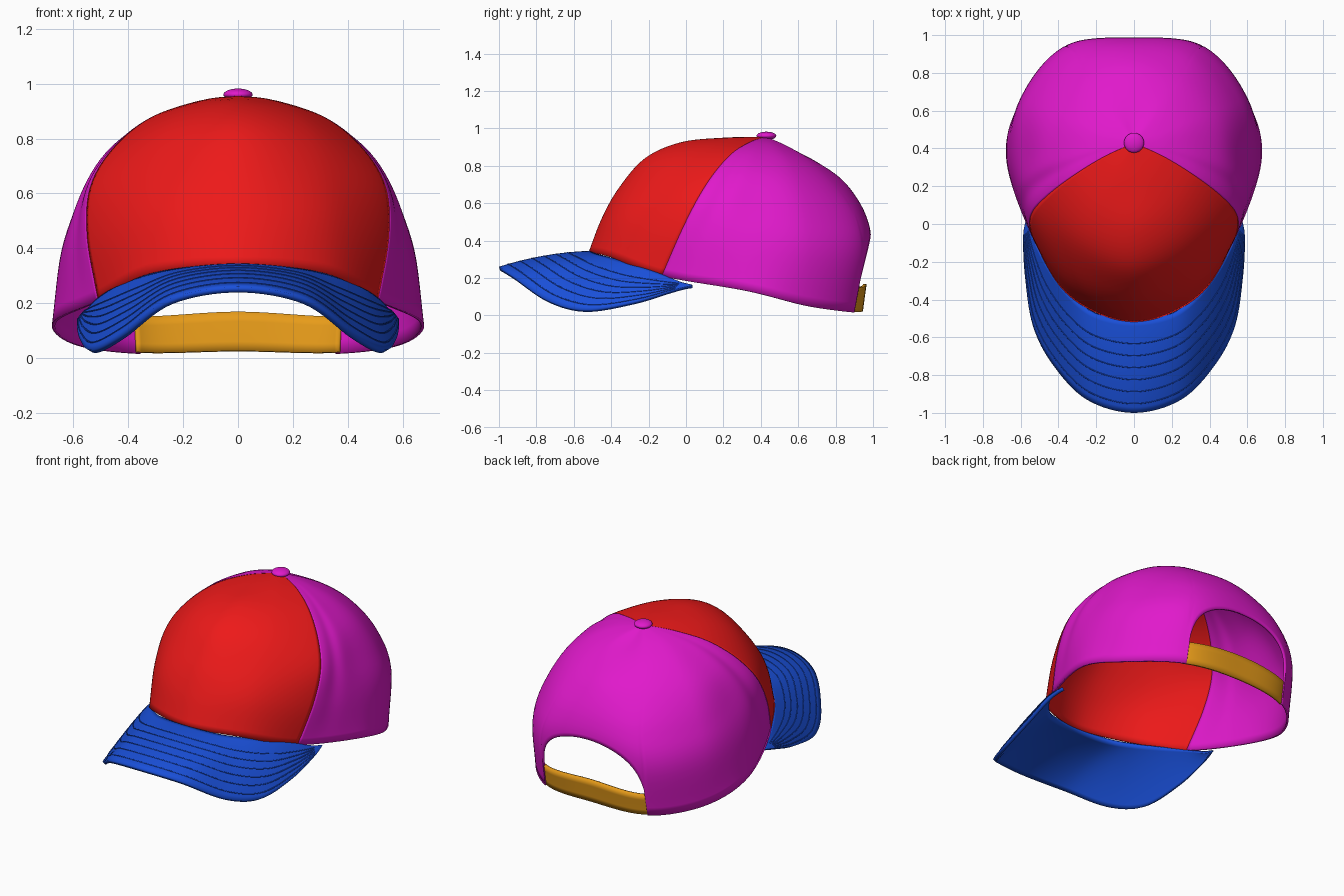
import bpy, bmesh, math
from mathutils import Vector

if "Cube" in bpy.data.objects:
    bpy.data.objects.remove(bpy.data.objects["Cube"])


def material(name, rgb):
    m = bpy.data.materials.new(name)
    m.diffuse_color = (*rgb, 1)
    m.use_nodes = True
    m.node_tree.nodes["Principled BSDF"].inputs["Base Color"].default_value = m.diffuse_color
    return m


RED = material("red", (0.85, 0.01, 0.01))
PURPLE = material("magenta", (0.75, 0.01, 0.6))
BLUE = material("blue", (0.01, 0.08, 0.7))
ORANGE = material("orange", (0.8, 0.33, 0.01))


def spline(pts, s, closed=False):
    """Catmull-Rom point at parameter s (one unit per key point)."""
    n = len(pts)
    i = math.floor(s) if closed else max(0, min(n - 2, math.floor(s)))
    f = s - i

    def key(k):
        if closed:
            return pts[k % n]
        if k < 0:
            return pts[0] * 2 - pts[1]
        if k >= n:
            return pts[-1] * 2 - pts[-2]
        return pts[k]
    a, b, c, d = (key(i + k) for k in (-1, 0, 1, 2))
    return 0.5 * (2 * b + (c - a) * f + (2 * a - 5 * b + 4 * c - d) * f * f
                  + (3 * b - a - 3 * c + d) * f ** 3)


def mirrored(p):
    return Vector((-p.x, p.y, p.z))


def sheet(name, func, nu, nv, mat, thickness, bevel=0):
    """Grid surface from func(a, b), a and b in 0..1, with a thickness."""
    bm = bmesh.new()
    rows = [[bm.verts.new(func(i / nu, j / nv)) for j in range(nv + 1)] for i in range(nu + 1)]
    for i in range(nu):
        for j in range(nv):
            bm.faces.new((rows[i][j], rows[i + 1][j], rows[i + 1][j + 1], rows[i][j + 1]))
    bmesh.ops.remove_doubles(bm, verts=bm.verts, dist=1e-5)
    return finish(name, bm, mat, thickness)


def finish(name, bm, mat, thickness=0):
    me = bpy.data.meshes.new(name)
    bm.to_mesh(me)
    bm.free()
    ob = bpy.data.objects.new(name, me)
    bpy.context.collection.objects.link(ob)
    me.materials.append(mat)
    if thickness:
        mod = ob.modifiers.new("thickness", 'SOLIDIFY')
        mod.thickness = thickness
        mod.offset = -1
    bpy.ops.object.select_all(action='DESELECT')
    bpy.context.view_layer.objects.active = ob
    ob.select_set(True)
    bpy.ops.object.shade_smooth_by_angle(angle=math.radians(40))
    return ob


# Crown meridians from rim towards the top, front to back on the right half
TOP = Vector((0, 0.43, 0.955))
front = [(0, -.52, .34), (0, -.45, .52), (0, -.36, .68), (0, -.22, .84), (0, -.03, .925), (0, .2, .95)]
front_mid = [(.32, -.40, .31), (.32, -.33, .52), (.30, -.23, .68), (.26, -.10, .82), (.19, .05, .905), (.10, .24, .945)]
seam = [(.51, -.13, .21), (.55, -.03, .44), (.54, .06, .62), (.46, .15, .76), (.33, .25, .87), (.17, .35, .93)]
side = [(.675, .33, .13), (.64, .34, .4), (.575, .36, .58), (.48, .39, .74), (.34, .41, .85), (.18, .425, .92)]
rear_side = [(.60, .65, .05), (.60, .66, .35), (.54, .64, .54), (.44, .60, .71), (.31, .55, .83), (.16, .49, .91)]
rear = [(.36, .90, .015), (.37, .94, .33), (.32, .90, .53), (.26, .79, .70), (.18, .67, .82), (.09, .55, .90)]
back = [(0, .95, .02), (0, .99, .36), (0, .96, .54), (0, .85, .71), (0, .70, .82), (0, .55, .895)]
half = [[Vector(p) for p in m] + [TOP]
        for m in (front, front_mid, seam, side, rear_side, rear, back)]
ring = half + [[mirrored(p) for p in m] for m in half[5:0:-1]]


def crown(u, t):
    """Crown surface: u = meridian 0..12 around, t = 0 rim .. 1 top."""
    p = spline([spline([m[k] for m in ring], u, True) for k in range(7)], t * 6)
    w = min(u % 12, 12 - u % 12)
    fold = 0.025 * math.exp(-((w - 2.35) / 0.18) ** 2) * math.sin(math.pi * t)
    return Vector((p.x * (1 - fold), TOP.y + (p.y - TOP.y) * (1 - fold), p.z))


def rear_crown(a, b):
    """Back panels, with the rim raised into an arch over the strap."""
    u = 2 + 8 * a
    d = min(1, abs(u - 6))
    t0 = 0.225 * (1 - d ** 2.5) ** 0.4
    return crown(u, t0 + (1 - t0) * b)


sheet("front_panel", lambda a, b: crown(-2 + 4 * a, b), 64, 36, RED, 0.012)
sheet("back_panels", rear_crown, 192, 36, PURPLE, 0.012)


# Adjuster strap across the back opening, just inside the crown
def strap(a, b):
    p = crown(4.93 + 2.14 * a, 0.002 + 0.066 * b)
    return Vector((p.x * 0.985, p.y - 0.004, p.z))


sheet("back_strap", strap, 40, 4, ORANGE, 0.018)

# Brim, lofted between the crown rim and the outer edge
inner = [(0, -.51, .345), (.2, -.475, .33), (.33, -.385, .305), (.44, -.25, .265),
         (.51, -.13, .22), (.55, -.03, .18), (.565, .03, .165)]
outer = [(0, -1, .26), (.25, -.93, .215), (.43, -.745, .085), (.535, -.54, .03),
         (.577, -.28, .07), (.587, -.07, .135), (.57, .035, .16)]


def both_sides(pts):
    right = [Vector(p) for p in pts]
    return [mirrored(p) for p in right[:0:-1]] + right


INNER, OUTER = both_sides(inner), both_sides(outer)


def brim(a, b):
    p = spline(OUTER, a * 12).lerp(spline(INNER, a * 12), b)
    p.z += 0.07 * b * (1 - b) * math.sin(math.pi * a)
    return p


sheet("brim", brim, 96, 16, BLUE, 0.022)

# Rows of stitching on the brim
for row in range(6):
    b = 0.1 + 0.13 * row
    cu = bpy.data.curves.new("brim_stitching", 'CURVE')
    cu.dimensions = '3D'
    cu.bevel_depth = 0.003
    cu.bevel_resolution = 1
    sp = cu.splines.new('POLY')
    sp.points.add(72)
    for k, pt in enumerate(sp.points):
        pt.co = (*brim(0.08 + 0.84 * k / 72, b), 1)
    cu.materials.append(BLUE)
    bpy.context.collection.objects.link(bpy.data.objects.new(f"brim_stitching_{row + 1}", cu))

# Button on top
bm = bmesh.new()
bmesh.ops.create_uvsphere(bm, u_segments=32, v_segments=16, radius=1)
bmesh.ops.scale(bm, vec=(0.053, 0.053, 0.022), verts=bm.verts)
bmesh.ops.translate(bm, vec=(0, 0.43, 0.96), verts=bm.verts)
finish("top_button", bm, PURPLE)
